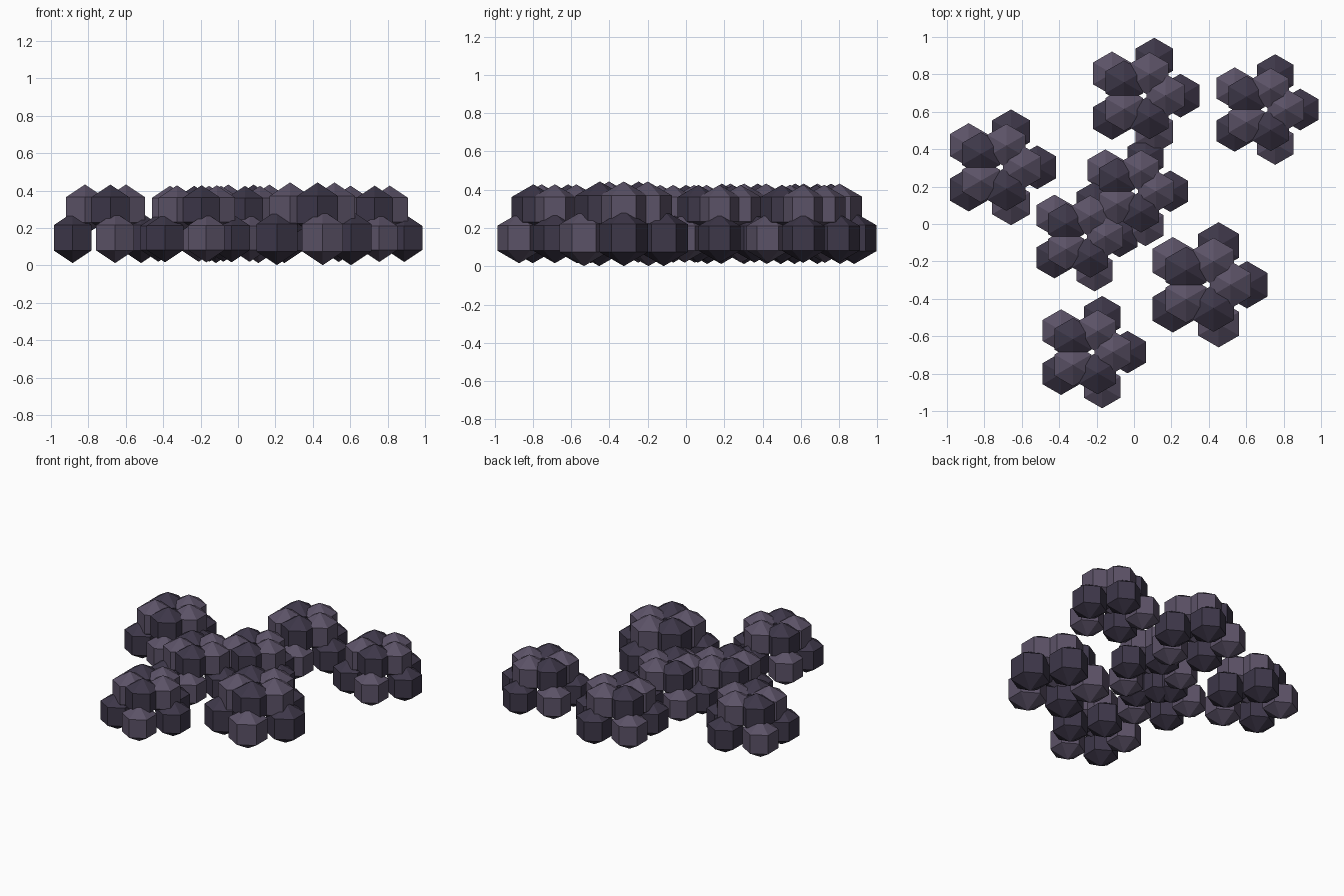
import bpy, bmesh, math
from mathutils import Matrix

cube = bpy.data.objects.get("Cube")
if cube:
    bpy.data.objects.remove(cube, do_unlink=True)


def make_material(name, color):
    mat = bpy.data.materials.new(name)
    mat.use_nodes = True
    mat.diffuse_color = color
    mat.node_tree.nodes["Principled BSDF"].inputs["Base Color"].default_value = color
    return mat


MATERIALS = [
    make_material("pale_plum_grey", (0.105, 0.084, 0.135, 1)),
    make_material("dark_plum_grey", (0.047, 0.038, 0.066, 1)),
]


def add_ring(bm, centre, ball_radius, ring_radius, z, first_shade):
    """Five faceted balls in a circle, alternating pale and dark."""
    for i in range(5):
        angle = -i * math.tau / 5
        place = Matrix.Translation((centre[0] + ring_radius * math.cos(angle),
                                    centre[1] + ring_radius * math.sin(angle), z))
        ball = bmesh.ops.create_uvsphere(bm, u_segments=6, v_segments=3,
                                         radius=ball_radius, matrix=place)
        for face in {f for v in ball["verts"] for f in v.link_faces}:
            face.material_index = (i + first_shade) % 2
            face.smooth = False


def make_cluster(name, x, y, r):
    """Wide lower ring with a tighter upper ring resting on it."""
    for layer, ring, z, shade in (("lower", 1.5, 0.147, 1), ("upper", 0.9, 0.297, 0)):
        bm = bmesh.new()
        add_ring(bm, (x, y), r, ring * r, z, shade)
        mesh = bpy.data.meshes.new(f"{name}_{layer}_balls")
        bm.to_mesh(mesh)
        bm.free()
        for mat in MATERIALS:
            mesh.materials.append(mat)
        obj = bpy.data.objects.new(mesh.name, mesh)
        bpy.context.collection.objects.link(obj)


# Scattered clusters: name, centre x, centre y, ball radius
for cluster in (
    ("back_cluster", 0.046, 0.686, 0.135),
    ("back_left_cluster", 0.695, 0.612, 0.129),
    ("right_cluster", -0.72, 0.303, 0.135),
    ("front_left_cluster", 0.385, -0.325, 0.146),
    ("front_cluster", -0.231, -0.685, 0.131),
    ("middle_back_cluster", 0.002, 0.175, 0.128),
    ("middle_front_cluster", -0.27, -0.067, 0.128),
):
    make_cluster(*cluster)
